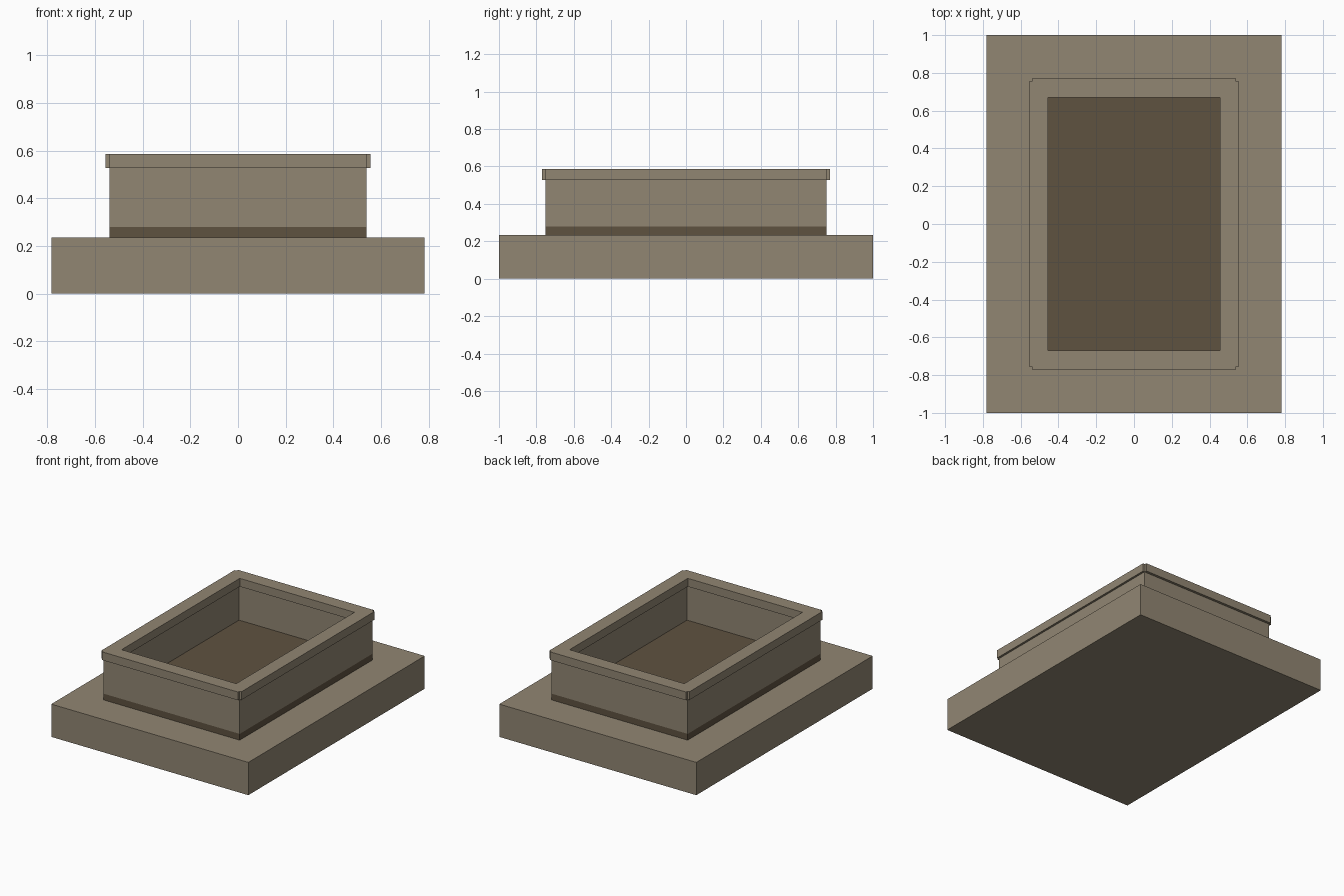
import bpy
import bmesh
from mathutils import Vector

cube = bpy.data.objects.get("Cube")
if cube:
    bpy.data.objects.remove(cube, do_unlink=True)


def material(name, rgb):
    mat = bpy.data.materials.new(name)
    mat.use_nodes = True
    color = (*rgb, 1)
    mat.diffuse_color = color
    mat.node_tree.nodes["Principled BSDF"].inputs["Base Color"].default_value = color
    return mat


stone = material("warm_stone", (0.283, 0.238, 0.171))
earth = material("dark_earth", (0.114, 0.084, 0.051))


def prism(name, outlines, z0, z1, mat):
    """Extrude flat outlines that share corners into one solid."""
    bm = bmesh.new()
    for outline in outlines:
        bm.faces.new([bm.verts.new((x, y, z0)) for x, y in outline])
    bmesh.ops.remove_doubles(bm, verts=bm.verts, dist=0.0005)
    top = bmesh.ops.extrude_face_region(bm, geom=bm.faces[:], use_keep_orig=True)
    raised = [v for v in top["geom"] if isinstance(v, bmesh.types.BMVert)]
    bmesh.ops.translate(bm, verts=raised, vec=Vector((0, 0, z1 - z0)))
    bmesh.ops.recalc_face_normals(bm, faces=bm.faces)
    mesh = bpy.data.meshes.new(name)
    bm.to_mesh(mesh)
    bm.free()
    mesh.materials.append(mat)
    obj = bpy.data.objects.new(name, mesh)
    bpy.context.collection.objects.link(obj)
    return obj


def box(name, x0, x1, y0, y1, z0, z1, mat):
    return prism(name, [[(x0, y0), (x1, y0), (x1, y1), (x0, y1)]], z0, z1, mat)


# Main levels and half sizes
SLAB_TOP, EARTH_TOP, WALL_TOP, RIM_TOP = 0.235, 0.28, 0.528, 0.587
HX, HY = 0.54, 0.752
WALL = 0.072

# Broad plinth in two layers
box("plinth_body", -0.782, 0.782, -1, 1, 0, 0.198, stone)
box("plinth_top", -0.782, 0.782, -1, 1, 0.198, SLAB_TOP, stone)

# Dark bed that also shows as a band below the walls
box("earth_bed", -HX, HX, -HY, HY, SLAB_TOP, EARTH_TOP, earth)

# Long side walls, with end walls fitted between them
for side, s in (("left", 1), ("right", -1)):
    a, b = sorted((s * (HX - WALL), s * HX))
    box(side + "_wall", a, b, -HY, HY, EARTH_TOP, WALL_TOP, stone)
for side, s in (("front", -1), ("back", 1)):
    a, b = sorted((s * (HY - WALL), s * HY))
    box(side + "_wall", WALL - HX, HX - WALL, a, b, EARTH_TOP, WALL_TOP, stone)

# Rim of four mitred boards with stepped outer corners
IX, IY, MITRE, LIP = 0.455, 0.67, 0.084, 0.016
mx, my = IX + MITRE, IY + MITRE
end = [(-IX, IY), (-mx, my), (-mx, my + LIP), (mx, my + LIP), (mx, my), (IX, IY)]
long = [(IX, IY), (mx, my), (mx + LIP, my), (mx + LIP, -my), (mx, -my), (IX, -IY)]
boards = [[(s * x, s * y) for x, y in board] for board in (end, long) for s in (1, -1)]
prism("rim", boards, WALL_TOP, RIM_TOP, stone)
